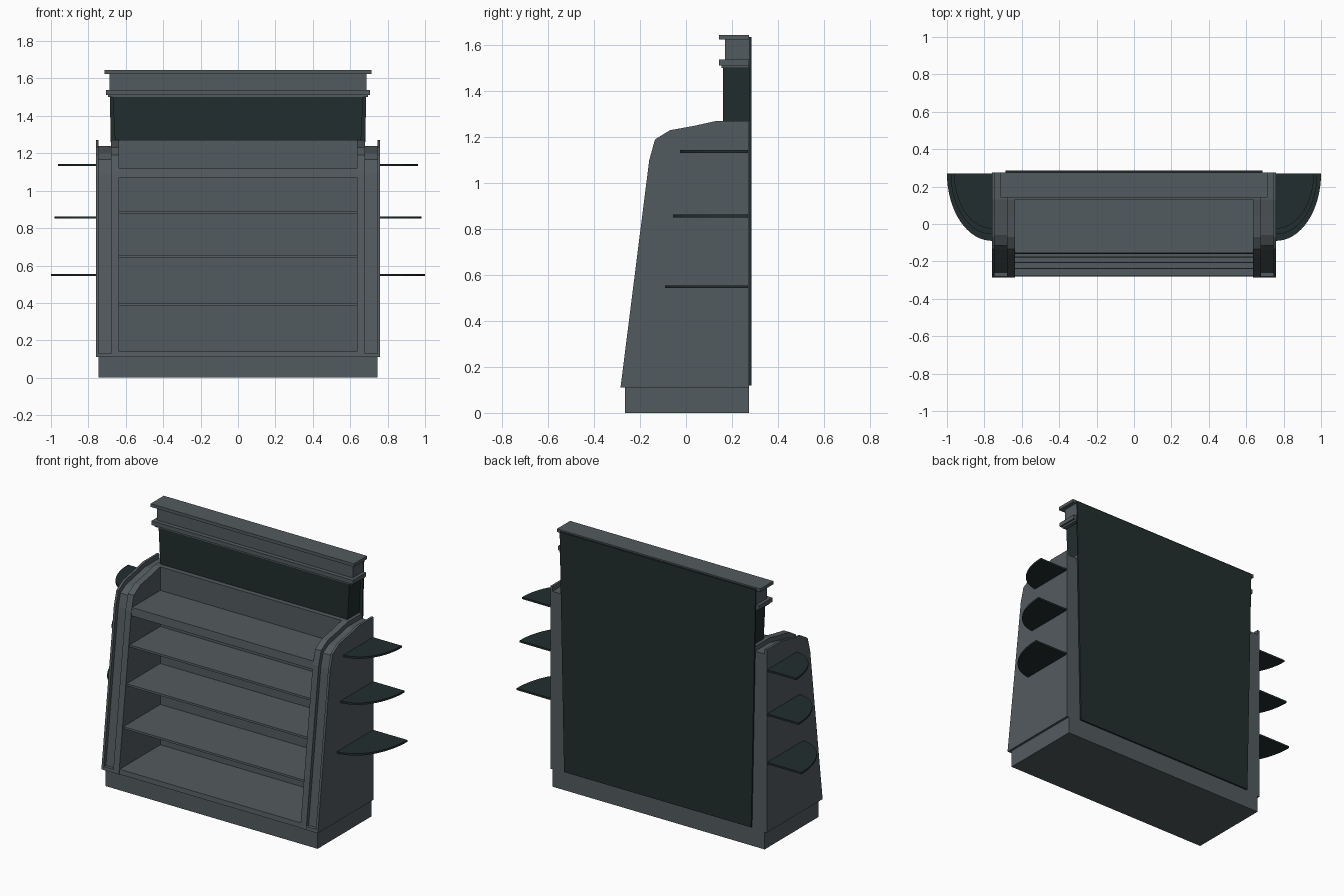
import bpy, bmesh, math

cube = bpy.data.objects.get("Cube")
if cube:
    bpy.data.objects.remove(cube, do_unlink=True)


def material(name, rgb):
    m = bpy.data.materials.new(name)
    m.use_nodes = True
    m.diffuse_color = (*rgb, 1)
    m.node_tree.nodes["Principled BSDF"].inputs["Base Color"].default_value = (*rgb, 1)
    return m


GREY = material("slate grey", (0.086, 0.104, 0.112))
DARK = material("dark green grey", (0.016, 0.027, 0.027))


def prism(name, points, place, low, high, mat):
    """Extrude a 2D outline between two levels; place maps (a, b, level) to xyz."""
    bm = bmesh.new()
    ends = [[bm.verts.new(place(a, b, level)) for a, b in points] for level in (low, high)]
    bm.faces.new(ends[0])
    bm.faces.new(ends[1])
    n = len(points)
    for i in range(n):
        j = (i + 1) % n
        bm.faces.new((ends[0][i], ends[0][j], ends[1][j], ends[1][i]))
    bmesh.ops.recalc_face_normals(bm, faces=bm.faces)
    mesh = bpy.data.meshes.new(name)
    bm.to_mesh(mesh)
    bm.free()
    mesh.materials.append(mat)
    obj = bpy.data.objects.new(name, mesh)
    bpy.context.collection.objects.link(obj)
    return obj


def across(y, z, x):
    return (x, y, z)


def upright(x, z, y):
    return (x, y, z)


def flat(x, y, z):
    return (x, y, z)


def box(name, half_width, y0, y1, z0, z1, mat):
    outline = [(y0, z0), (y1, z0), (y1, z1), (y0, z1)]
    return prism(name, outline, across, -half_width, half_width, mat)


def front_y(z):
    """Sloping front line of the cabinet."""
    return -0.285 + 0.126 * (z - 0.11)


def sloped_board(name, z0, z1, recess, mat):
    outline = [(front_y(z0) + recess, z0), (BACK_WALL, z0),
               (BACK_WALL, z1), (front_y(z1) + recess, z1)]
    return prism(name, outline, across, -INNER, INNER, mat)


INNER, BACK_WALL, REAR = 0.637, 0.13, 0.275

# Plinth and rear carcass
box("plinth", 0.745, -0.265, REAR, 0, 0.11, GREY)
box("rear_carcass", INNER, BACK_WALL, REAR, 0.11, 1.27, GREY)

# Side panels: two raised rims with a recessed channel between them
rim = [(-0.285, 0.11), (-0.16, 1.1), (-0.135, 1.19), (-0.07, 1.23),
       (0.04, 1.25), (0.13, 1.27), (REAR, 1.27), (REAR, 0.11)]
channel = [(-0.285, 0.11), (-0.282, 0.13), (-0.26, 0.13), (-0.137, 1.09),
           (-0.115, 1.168), (-0.06, 1.2), (0.04, 1.22), (0.13, 1.24),
           (REAR, 1.24), (REAR, 0.11)]
for side, s in (("left", 1), ("right", -1)):
    prism(f"{side}_inner_rim", rim, across, s * INNER, s * 0.678, GREY)
    prism(f"{side}_channel", channel, across, s * 0.678, s * 0.745, GREY)
    prism(f"{side}_outer_rim", rim, across, s * 0.745, s * 0.76, GREY)

# Bottom rail, inner shelves and top tray
sloped_board("bottom_board", 0.11, 0.14, 0.004, GREY)
for i, z in enumerate((0.39, 0.65, 0.885)):
    sloped_board(f"inner_shelf_{i + 1}", z - 0.006, z + 0.006, 0.01, GREY)
sloped_board("top_tray", 1.07, 1.12, 0.004, GREY)

# Quarter-round shelves on both sides
STEPS = 16
for i, (z, rx, ry) in enumerate(((0.549, 0.24, 0.36), (0.857, 0.22, 0.325), (1.137, 0.202, 0.295))):
    for side, s in (("left", 1), ("right", -1)):
        arc = [(k * math.pi / 2 / STEPS) for k in range(STEPS + 1)]
        outline = [(s * 0.76, 0.27)] + [
            (s * (0.76 + rx * math.cos(a)), 0.27 - ry * math.sin(a)) for a in arc]
        prism(f"{side}_round_shelf_{i + 1}", outline, flat, z - 0.006, z + 0.006, DARK)

# Header board, flaring slightly upward
header = [(-0.658, 1.27), (0.658, 1.27), (0.67, 1.505), (-0.67, 1.505)]
prism("header", header, upright, 0.16, REAR, DARK)

# Cornice: two mouldings around a recessed band
box("cornice_lower_lip", 0.695, 0.155, REAR, 1.5, 1.512, GREY)
box("cornice_lower_moulding", 0.707, 0.143, REAR, 1.512, 1.538, GREY)
box("cornice_band", 0.687, 0.17, REAR, 1.538, 1.625, GREY)
box("cornice_top", 0.714, 0.143, REAR, 1.625, 1.645, GREY)

# Back panel
back = [(-0.657, 0.12), (0.657, 0.12), (0.688, 1.636), (-0.688, 1.636)]
prism("back_panel", back, upright, REAR, 0.285, DARK)
